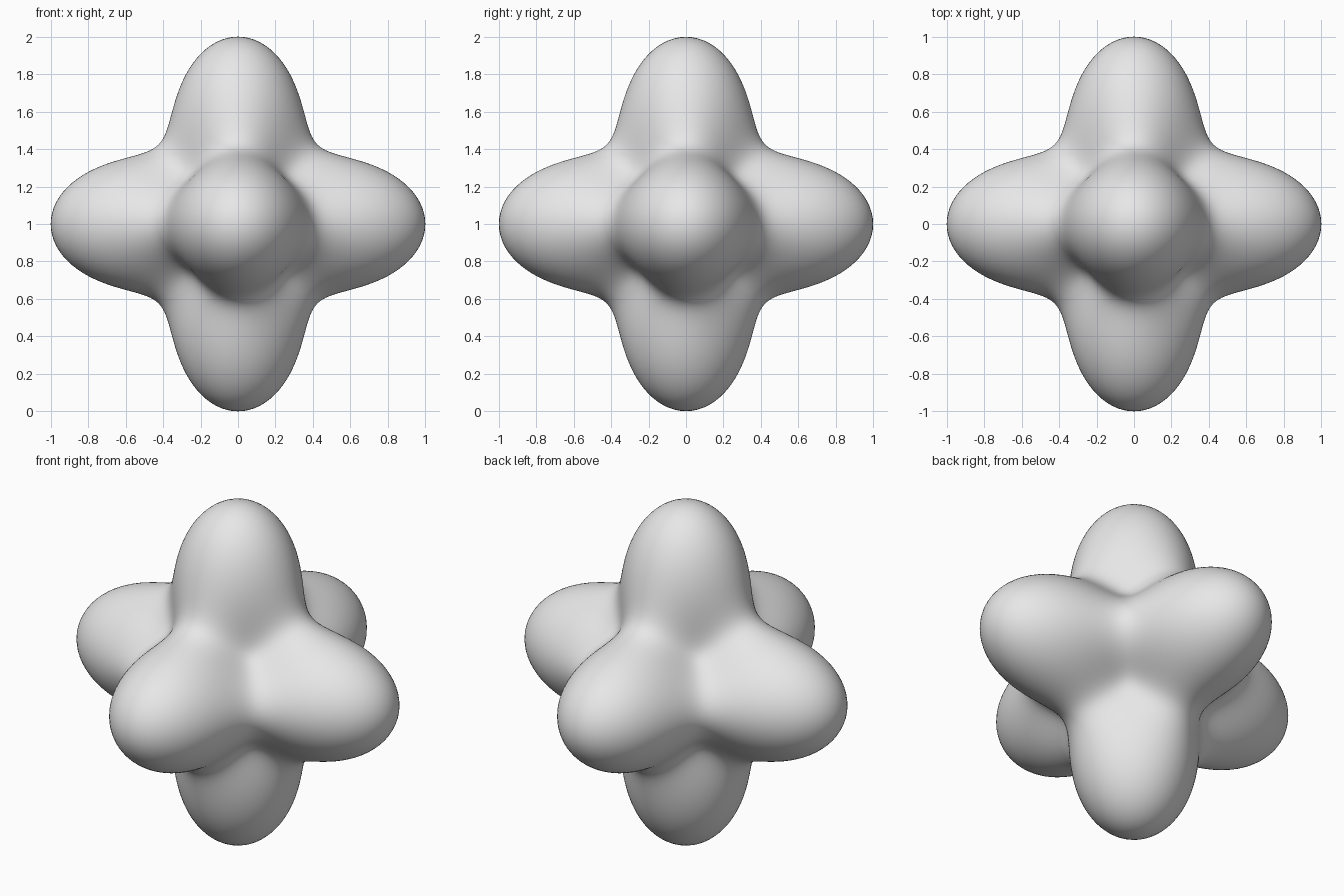
import bpy
import bmesh
from mathutils import Vector

default_cube = bpy.data.objects.get("Cube")
if default_cube:
    bpy.data.objects.remove(default_cube, do_unlink=True)

HUB = 0.2          # constant part of the radius
ARM = 1.0 - HUB    # part that swells along the six axes


def lobe_radius(d):
    """Radius in unit direction d: longest on the axes, least on the diagonals."""
    return HUB + ARM * sum(c ** 4 for c in d)


# Plain grey surface
grey = bpy.data.materials.new("light_grey")
grey.use_nodes = True
colour = (0.8, 0.8, 0.8, 1.0)
grey.diffuse_color = colour
grey.node_tree.nodes["Principled BSDF"].inputs["Base Color"].default_value = colour

# Six-lobed body: a finely divided cube pushed out to the lobe radius
bm = bmesh.new()
bmesh.ops.create_cube(bm, size=2.0)
bmesh.ops.subdivide_edges(bm, edges=bm.edges[:], cuts=63, use_grid_fill=True)
for v in bm.verts:
    d = v.co.normalized()
    v.co = d * lobe_radius(d) + Vector((0, 0, 1))
for f in bm.faces:
    f.smooth = True
bmesh.ops.recalc_face_normals(bm, faces=bm.faces[:])

mesh = bpy.data.meshes.new("six_lobed_body")
bm.to_mesh(mesh)
bm.free()
mesh.materials.append(grey)
body = bpy.data.objects.new("six_lobed_body", mesh)
bpy.context.collection.objects.link(body)
